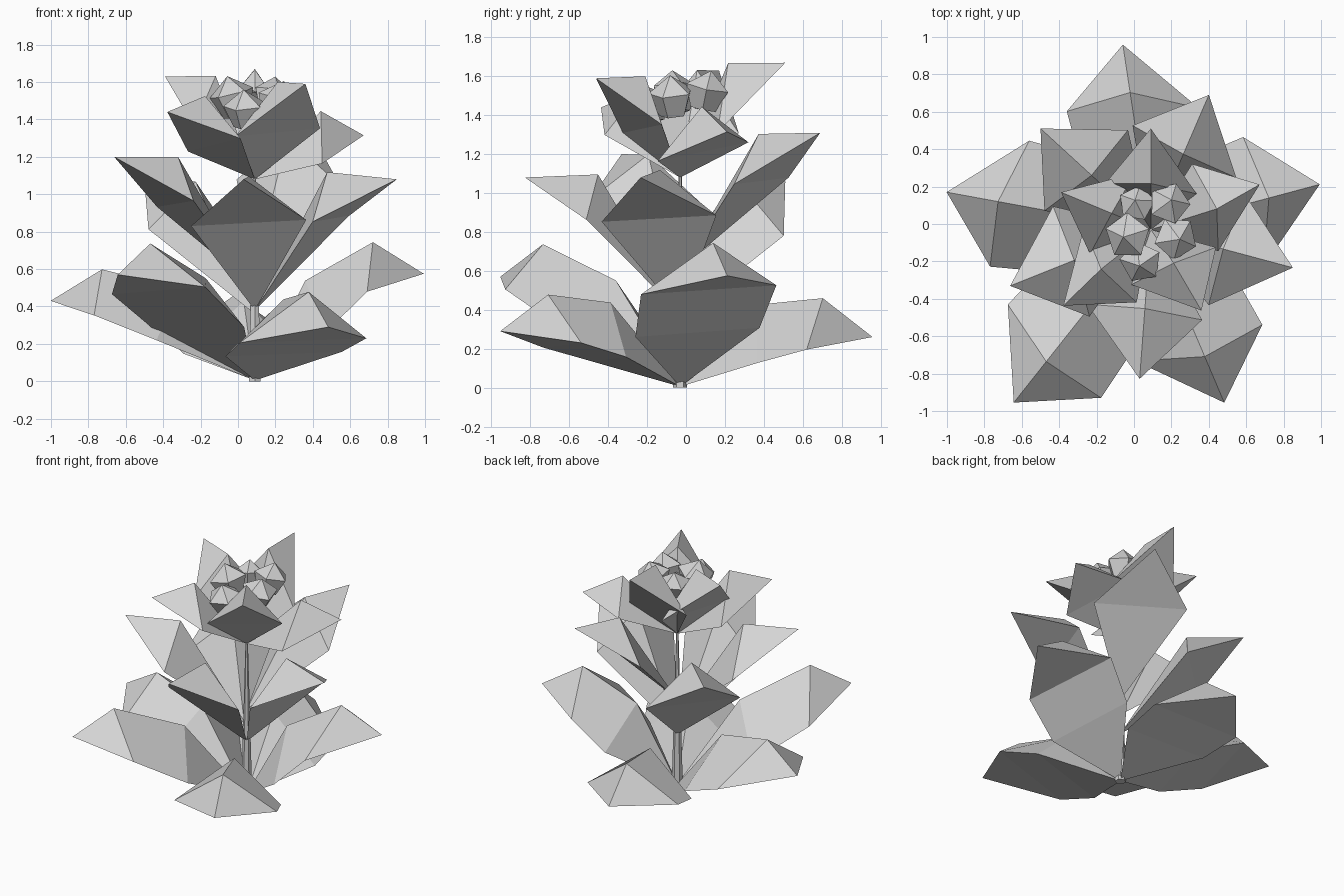
import bpy, bmesh, math
from mathutils import Vector, Matrix

cube = bpy.data.objects.get("Cube")
if cube:
    bpy.data.objects.remove(cube, do_unlink=True)

AXIS = Vector((0.09, -0.03, 0))

grey = bpy.data.materials.new("pale_grey")
grey.use_nodes = True
grey.diffuse_color = (0.66, 0.66, 0.66, 1)
grey.node_tree.nodes["Principled BSDF"].inputs["Base Color"].default_value = (0.66, 0.66, 0.66, 1)


def finish(name, bm):
    bmesh.ops.recalc_face_normals(bm, faces=bm.faces)
    mesh = bpy.data.meshes.new(name)
    bm.to_mesh(mesh)
    bm.free()
    mesh.materials.append(grey)
    obj = bpy.data.objects.new(name, mesh)
    bpy.context.collection.objects.link(obj)


def leaf(name, angle, reach, tip_z, base_z, ridge, side, skew, roll=0, low_side=None, low_ridge=None):
    """Ridged leaf: ridge and side points are (distance along, lift[, half width])."""
    a = math.radians(angle)
    radial = Vector((math.cos(a), math.sin(a), 0))
    base = AXIS + Vector((0, 0, base_z))
    spine = radial * reach + Vector((0, 0, tip_z - base_z))
    length = spine.length
    along = spine.normalized()
    across = Matrix.Rotation(roll, 3, along) @ Vector((-math.sin(a), math.cos(a), 0))
    lift = along.cross(across)
    bm = bmesh.new()

    def point(u, w, s=0):
        # One margin reaches further out than the other
        u += math.copysign(skew, s) if s else 0
        return bm.verts.new(base + along * u + lift * w + across * s)

    root = point(0, 0)
    tip = point(length, 0)
    crest = [root]
    edges = {1: [root], -1: [root]}
    if low_side:
        crest.append(point(*low_ridge))
        for k in edges:
            edges[k].append(point(low_side[0], low_side[1], k * low_side[2]))
    crest.append(point(*ridge))
    for k in edges:
        edges[k].append(point(side[0], side[1], k * side[2]))
        edges[k].append(tip)
    crest.append(tip)
    # Upper faces between the crest and each margin
    for k in edges:
        for i in range(len(crest) - 1):
            quad = [crest[i], crest[i + 1], edges[k][i + 1], edges[k][i]]
            bm.faces.new(list(dict.fromkeys(quad)))
    # Underside
    left, right = edges[1], edges[-1]
    for i in range(len(crest) - 1):
        quad = [left[i], left[i + 1], right[i + 1], right[i]]
        bm.faces.new(list(dict.fromkeys(quad)))
    finish(name, bm)


# Stem
bm = bmesh.new()
bmesh.ops.create_cone(bm, cap_ends=True, segments=6, radius1=0.036, radius2=0.008, depth=1.09)
bmesh.ops.translate(bm, verts=bm.verts, vec=AXIS + Vector((0, 0, 0.545)))
finish("stem", bm)

# Large bottom leaves: angle, reach, tip height, cupping of the margin
for i, (ang, r, z, cup) in enumerate([(15, 0.935, 0.575, 0.13), (98.6, 1.0, 0.26, 0.035),
                                      (169.6, 1.11, 0.43, 0.035), (231.6, 1.18, 0.57, 0.075),
                                      (293, 1.005, 0.29, 0.025)]):
    n = math.hypot(r, z)
    leaf(f"bottom_leaf_{i + 1}", ang, r, z, 0.005, (n - 0.22 + 0.5 * cup, 0.245 + 0.35 * cup),
         (n - 0.355, cup, 0.35), 0.045, 0, (0.4 * n, 0.02 + 0.3 * cup, 0.32), (0.47 * n, 0.31))

# Middle leaves: angle, reach, tip height, ridge lift, cupping of the margin
for i, (ang, r, z, h, cup) in enumerate([(66.7, 0.784, 1.31, 0.225, 0.035),
                                         (137.5, 0.8, 1.06, 0.25, 0.02),
                                         (201.8, 0.81, 1.2, 0.24, 0.04),
                                         (265.7, 0.8, 1.08, 0.26, 0.06),
                                         (345, 0.786, 1.08, 0.285, 0.085)]):
    leaf(f"middle_leaf_{i + 1}", ang, r, z, z - 0.7, (0.79, h), (0.64, cup, 0.31), 0.025)

# Upper leaves: angle, reach, tip height, roll
for i, (ang, r, z, roll) in enumerate([(22.5, 0.63, 1.315, 0.15), (90, 0.54, 1.67, 0),
                                       (157.4, 0.52, 1.63, 0), (221, 0.62, 1.44, 0.07),
                                       (302, 0.51, 1.59, -0.04)]):
    n = math.hypot(r, z - 1.08)
    leaf(f"upper_leaf_{i + 1}", ang, r, z, 1.08, (n - 0.2, 0.215), (0.34, 0.015, 0.245), 0.04, roll)

# Faceted crown buds: five-sided cups with pointed tops
for i, (x, y, z, r) in enumerate([(-0.02, -0.06, 1.48, 0.125), (0.18, 0.1, 1.49, 0.115),
                                  (0.21, -0.07, 1.46, 0.12), (0.04, -0.19, 1.42, 0.115),
                                  (0.02, 0.1, 1.48, 0.1)]):
    bm = bmesh.new()
    bmesh.ops.create_cone(bm, cap_ends=True, segments=5, radius1=r * 0.6, radius2=r, depth=r)
    bm.faces.ensure_lookup_table()
    crown = max(bm.faces, key=lambda f: f.calc_center_median().z)
    peak = bmesh.ops.poke(bm, faces=[crown])["verts"][0]
    peak.co.z += r * 0.75
    out = Vector((x, y, 0)) - AXIS
    tilt = Matrix.Rotation(0.25, 4, Vector((-out.y, out.x, 0)))
    turn = Matrix.Rotation(i * 0.9, 4, 'Z')
    bmesh.ops.transform(bm, verts=bm.verts, matrix=Matrix.Translation((x, y, z)) @ tilt @ turn)
    finish(f"crown_bud_{i + 1}", bm)
